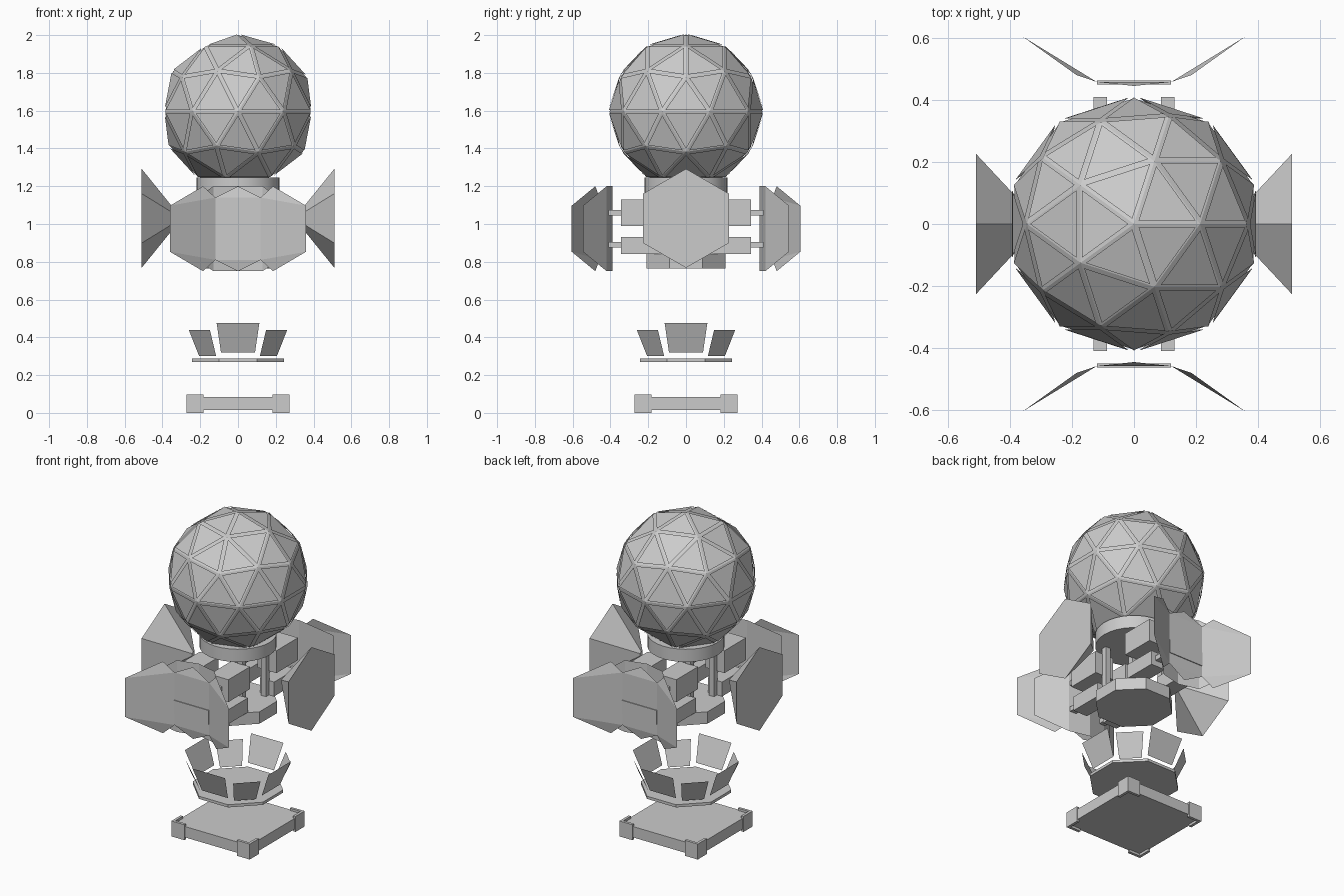
import bpy, bmesh, math
from mathutils import Vector, Matrix

if "Cube" in bpy.data.objects:
    bpy.data.objects.remove(bpy.data.objects["Cube"])


def make(name, verts, faces):
    me = bpy.data.meshes.new(name)
    me.from_pydata([tuple(v) for v in verts], [], faces)
    me.update()
    ob = bpy.data.objects.new(name, me)
    bpy.context.collection.objects.link(ob)
    return ob


def from_bm(name, bm):
    me = bpy.data.meshes.new(name)
    bm.to_mesh(me)
    bm.free()
    ob = bpy.data.objects.new(name, me)
    bpy.context.collection.objects.link(ob)
    return ob


def box(name, x, y, z):
    """Box from (min, max) ranges."""
    bm = bmesh.new()
    mid = [(r[0] + r[1]) / 2 for r in (x, y, z)]
    size = [r[1] - r[0] for r in (x, y, z)]
    bmesh.ops.create_cube(bm, size=1, matrix=Matrix.LocRotScale(mid, None, size))
    return from_bm(name, bm)


def cone(name, n, r1, r2, depth, matrix):
    bm = bmesh.new()
    bmesh.ops.create_cone(bm, cap_ends=True, segments=n, radius1=r1, radius2=r2,
                          depth=depth, matrix=matrix)
    return from_bm(name, bm)


def octagon_disc(name, apothem, z0, z1):
    m = Matrix.Translation((0, 0, (z0 + z1) / 2)) @ Matrix.Rotation(math.pi / 8, 4, 'Z')
    r = apothem / math.cos(math.pi / 8)
    return cone(name, 8, r, r, z1 - z0, m)


# Geodesic ball: solid core with floating triangular panels
bm = bmesh.new()
bmesh.ops.create_icosphere(bm, subdivisions=2, radius=0.405,
                           matrix=Matrix.Translation((0, 0, 1.595)))
verts, faces = [], []
for f in bm.faces:
    c = f.calc_center_median()
    if c.z < 1.24:
        continue
    k = len(verts)
    verts += [c + (v.co - c) * 0.87 + f.normal * 0.009 for v in f.verts]
    faces.append((k, k + 1, k + 2))
from_bm("ball_core", bm)
make("ball_panels", verts, faces)

# Neck ring under the ball
neck = cone("neck_ring", 32, 0.22, 0.22, 0.08, Matrix.Translation((0, 0, 1.205)))
bpy.context.view_layer.objects.active = neck
neck.select_set(True)
bpy.ops.object.shade_smooth_by_angle(angle=math.radians(40))

# Inner frame: posts, boxes and pins, repeated in four quadrants
for sx in (-1, 1):
    for sy in (-1, 1):
        def quad(name, x, y, z):
            box(name, sorted((sx * x[0], sx * x[1])), sorted((sy * y[0], sy * y[1])), z)
        quad("frame_post", (0.09, 0.125), (0.1, 0.135), (0.82, 1.17))
        quad("upper_box", (0.045, 0.175), (0.13, 0.345), (0.99, 1.13))
        quad("lower_box", (0.06, 0.16), (0.13, 0.345), (0.84, 0.93))
        quad("upper_pin", (0.087, 0.13), (0.34, 0.41), (1.045, 1.075))
        quad("lower_pin", (0.087, 0.13), (0.34, 0.41), (0.875, 0.905))
octagon_disc("frame_base_disc", 0.21, 0.765, 0.84)

# Hexagonal side shields tapering inwards, a corner pointing up
for s in (-1, 1):
    m = Matrix.Translation((s * 0.41, 0, 1.03)) @ Matrix.Rotation(-s * math.pi / 2, 4, 'Y')
    cone("side_shield", 6, 0.262, 0.015, 0.2, m)
    ob = bpy.context.collection.objects[-1]
    # turn about the shield's own axis so the top corner meets z = 1.29
    top = max((v.co - Vector((s * 0.51, 0, 1.03))).z for v in ob.data.vertices)
    if top < 0.25:
        t = Matrix.Translation((0, 0, 1.03))
        ob.data.transform(t @ Matrix.Rotation(math.pi / 6, 4, 'X') @ t.inverted())

# Front and back armour: swept outer plate, inner plate and badge
for s in (-1, 1):
    plan = [(-0.36, 0.605, 0.122), (-0.185, 0.48, 0.225), (-0.12, 0.458, 0.165), (0, 0.445, 0.225),
            (0.12, 0.458, 0.165), (0.185, 0.48, 0.225), (0.36, 0.605, 0.122)]
    v = [(x, s * y, 0.975 + t * h) for t in (-1, 1) for x, y, h in plan]
    f = [(a, b, b + 7, a + 7) for a, b in ((0, 2), (2, 4), (4, 6))]
    f += [(a + k, a + k + 1, a + k + 2) for k in (0, 7) for a in (0, 2, 4)]
    make("outer_plate", v, f)
    plan = [(-0.28, 0.545, 0.122), (-0.13, 0.42, 0.225), (0, 0.388, 0.225),
            (0.13, 0.42, 0.225), (0.28, 0.545, 0.122)]
    v = [(x, s * y, 0.975 + t * h) for t in (-1, 1) for x, y, h in plan]
    make("inner_plate", v, [(i, i + 1, i + 6, i + 5) for i in range(4)])
    box("badge", (-0.12, 0.12), sorted((s * 0.45, s * 0.463)), (0.88, 0.967))

# Octagonal tray with eight leaning petals
octagon_disc("petal_tray", 0.243, 0.27, 0.287)
for i in range(8):
    wb, wt, zb, zt = (0.09, 0.113, 0.32, 0.475) if i % 2 == 0 else (0.064, 0.079, 0.302, 0.44)
    rot = Matrix.Rotation(i * math.pi / 4, 4, 'Z')
    pts = [(0.228, -wb, zb), (0.228, wb, zb), (0.29, wt, zt), (0.29, -wt, zt)]
    make("petal", [rot @ Vector(p) for p in pts], [(0, 1, 2, 3)])

# Square base with corner guards
box("base_plate", (-0.265, 0.265), (-0.265, 0.265), (0.015, 0.083))
for i in range(4):
    rot = Matrix.Rotation(i * math.pi / 2, 4, 'Z')
    o, n, l = 0.272, 0.255, 0.182
    ring = [(o, o), (l, o), (l, n), (n, n), (n, l), (o, l)]
    v = [rot @ Vector((x, y, z)) for z in (0, 0.097) for x, y in ring]
    f = [(5, 4, 3, 2, 1, 0), (6, 7, 8, 9, 10, 11)]
    f += [(j, (j + 1) % 6, (j + 1) % 6 + 6, j + 6) for j in range(6)]
    make("corner_guard", v, f)
